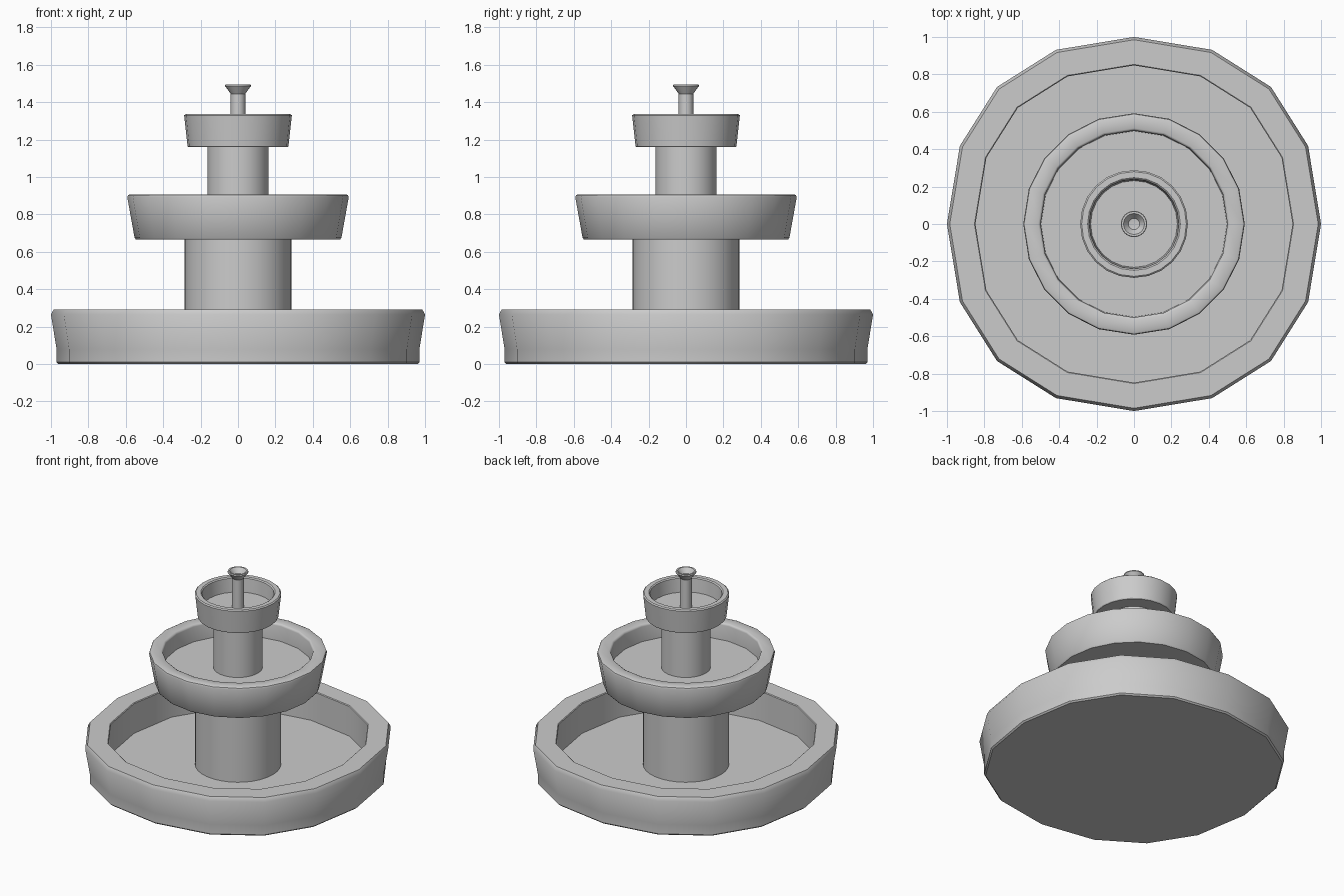
import bpy, bmesh, math

if "Cube" in bpy.data.objects:
    bpy.data.objects.remove(bpy.data.objects["Cube"])

def ring(sides, k):
    """Unit ring sampled from four Bezier quarter arcs with handle length k."""
    pts, n = [], sides // 4
    for q in range(4):
        for i in range(n):
            t = i / n
            u = 1 - t
            x = u**3 + 3*u*u*t + 3*u*t*t*k
            y = 3*u*u*t*k + 3*u*t*t + t**3
            for _ in range(q):
                x, y = -y, x
            pts.append((x, y))
    return pts

def lathe(name, profile, sides, k=0.5523, angle=30):
    """Spin an (r, z) profile around z; r = 0 ends become single points."""
    bm = bmesh.new()
    unit = ring(sides, k)
    rows = []
    for r, z in profile:
        if r == 0:
            rows.append([bm.verts.new((0, 0, z))] * sides)
        else:
            rows.append([bm.verts.new((x*r, y*r, z)) for x, y in unit])
    for a, b in zip(rows, rows[1:]):
        for i in range(sides):
            j = (i + 1) % sides
            quad = list(dict.fromkeys((a[i], a[j], b[j], b[i])))
            bm.faces.new(quad)
    bmesh.ops.recalc_face_normals(bm, faces=bm.faces)
    me = bpy.data.meshes.new(name)
    bm.to_mesh(me)
    bm.free()
    ob = bpy.data.objects.new(name, me)
    bpy.context.collection.objects.link(ob)
    bpy.ops.object.select_all(action='DESELECT')
    ob.select_set(True)
    bpy.context.view_layer.objects.active = ob
    bpy.ops.object.shade_smooth_by_angle(angle=math.radians(angle))
    return ob

# Three open basins, from the ground up
lathe("base_basin", [(0, 0), (0.96, 0), (0.97, 0.01), (0.97, 0.08),
                     (1.0, 0.265), (0.985, 0.293), (0.853, 0.293), (0.848, 0.288),
                     (0.848, 0.07), (0, 0.07)], 16, 0.62, 40)
lathe("middle_basin", [(0, 0.665), (0.545, 0.665), (0.553, 0.675), (0.592, 0.892),
                       (0.588, 0.903), (0.577, 0.908), (0.512, 0.908), (0.503, 0.903),
                       (0.5, 0.893), (0.497, 0.785), (0, 0.785)], 20, 0.56, 45)
lathe("top_basin", [(0, 1.16), (0.265, 1.16), (0.27, 1.166), (0.288, 1.33),
                    (0.28, 1.337), (0.248, 1.337), (0.24, 1.33),
                    (0.232, 1.23), (0, 1.23)], 24, 0.56)

# Columns between the basins
for name, r, z0, z1 in (("lower_column", 0.286, 0.06, 0.67),
                        ("upper_column", 0.164, 0.78, 1.165)):
    lathe(name, [(0, z0), (r, z0), (r, z1), (0, z1)], 32, 0.56)

# Spout with flared, dished head
lathe("spout", [(0, 1.225), (0.039, 1.225), (0.039, 1.445), (0.07, 1.488),
                (0.067, 1.496), (0.056, 1.496), (0.03, 1.462), (0, 1.458)], 24)
